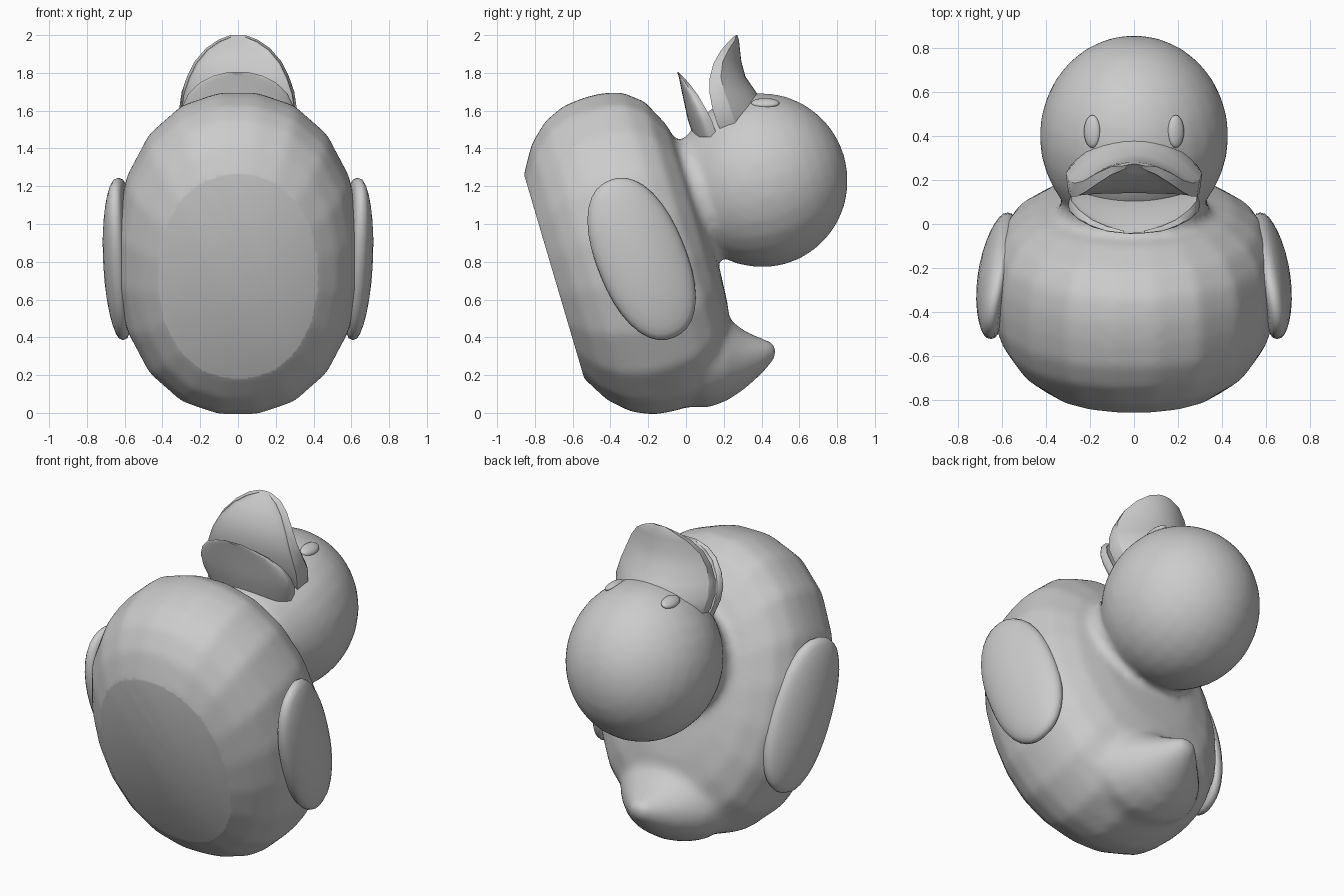
import bpy, bmesh, math
from mathutils import Matrix, Vector

cube = bpy.data.objects.get("Cube")
if cube:
    bpy.data.objects.remove(cube, do_unlink=True)

grey = bpy.data.materials.new("plain_grey")
grey.use_nodes = True
grey.diffuse_color = (0.6, 0.6, 0.6, 1)
grey.node_tree.nodes["Principled BSDF"].inputs["Base Color"].default_value = (0.6, 0.6, 0.6, 1)

# Tilted axes of the toy: side, forward (beak) and up (head)
SIDE, FWD, UP = Vector((-1, 0, 0)), Vector((0, -0.283, 0.959)), Vector((0, 0.959, 0.283))


def tilt(x, f, u):
    return SIDE * x + FWD * f + UP * u


def finish(name, bm, angle=40):
    bmesh.ops.recalc_face_normals(bm, faces=bm.faces)
    mesh = bpy.data.meshes.new(name)
    bm.to_mesh(mesh)
    bm.free()
    mesh.materials.append(grey)
    ob = bpy.data.objects.new(name, mesh)
    bpy.context.collection.objects.link(ob)
    bpy.ops.object.select_all(action='DESELECT')
    ob.select_set(True)
    bpy.context.view_layer.objects.active = ob
    bpy.ops.object.shade_smooth_by_angle(angle=math.radians(angle))
    return ob


def add_sphere(bm, seg, rings, place):
    """Unit sphere whose vertices are moved by the place function."""
    made = bmesh.ops.create_uvsphere(bm, u_segments=seg, v_segments=rings, radius=1)
    for v in made["verts"]:
        v.co = place(v.co.copy())


def add_loft(bm, rings):
    loops = [[bm.verts.new(p) for p in ring] for ring in rings]
    n = len(loops[0])
    for a, b in zip(loops, loops[1:]):
        for i in range(n):
            j = (i + 1) % n
            bm.faces.new((a[i], a[j], b[j], b[i]))
    bm.faces.new(loops[0][::-1])
    bm.faces.new(loops[-1])


def squarish(a, b, power):
    """Factor turning a circle into a slightly squared oval."""
    r = math.hypot(a, b)
    if r < 1e-5:
        return 1
    return (abs(a / r) ** power + abs(b / r) ** power) ** (-1 / power)


# Body, head, neck and tail, fused into one skin
def body_place(p):
    p = Matrix.Rotation(math.pi / 20, 3, 'Z') @ p
    flat, height = (3.0, 0.44) if p.z > 0 else (2.3, 0.51)
    up = squarish(math.hypot(p.x, p.y), p.z, flat)
    k = squarish(p.x, p.y, 2.2) * up
    return tilt(0.65 * k * p.x, 0.89 + 0.87 * k * p.y, height * up * p.z - 0.05)


bm = bmesh.new()
add_sphere(bm, 20, 14, body_place)
add_sphere(bm, 28, 16, lambda p: Vector((0, 0.40, 1.232)) + tilt(0.43 * p.x, 0.464 * p.y, 0.457 * p.z))


def circle(n):
    return [(math.cos(2 * math.pi * i / n), math.sin(2 * math.pi * i / n)) for i in range(n)]


neck = [(0.2, 0.36), (0.34, 0.345), (0.4, 0.335), (0.55, 0.3)]
add_loft(bm, [[tilt(r * c, 1.06 + r * s, u) for c, s in circle(24)] for u, r in neck])
# Tail stations: y, z, half width, half height
tail = [(-0.15, 0.42, 0.36, 0.26), (0.0, 0.36, 0.38, 0.33), (0.12, 0.31, 0.36, 0.285),
        (0.22, 0.285, 0.29, 0.22), (0.31, 0.28, 0.205, 0.155), (0.40, 0.30, 0.12, 0.095),
        (0.45, 0.32, 0.07, 0.06), (0.478, 0.33, 0.035, 0.03)]
add_loft(bm, [[(w * c, y, z + h * s) for c, s in circle(20)] for y, z, w, h in tail])
source = finish("body_and_head", bm)
mod = source.modifiers.new("fuse", 'REMESH')
mod.mode, mod.voxel_size = 'VOXEL', 0.022
mod = source.modifiers.new("soften", 'SMOOTH')
mod.factor, mod.iterations = 0.5, 12
fused = bpy.data.meshes.new_from_object(source.evaluated_get(bpy.context.evaluated_depsgraph_get()))
bpy.data.objects.remove(source, do_unlink=True)

# Flat base cut
bm = bmesh.new()
bm.from_mesh(fused)
cut = bmesh.ops.bisect_plane(bm, geom=bm.verts[:] + bm.edges[:] + bm.faces[:],
                             plane_co=UP * -0.465, plane_no=-UP, clear_outer=True)
rim = [e for e in cut["geom_cut"] if isinstance(e, bmesh.types.BMEdge)]
bmesh.ops.contextual_create(bm, geom=rim)
finish("body_and_head", bm, 35)


# Wings: padded ovals that follow the flank
def wing_place(sign):
    def place(p):
        k = squarish(p.x, p.y, 2.25)
        l, w = p.x * k, p.y * k
        x = 0.642 - 0.022 * l - 0.02 * l * l - 0.03 * w - 0.035 * w * w
        x += 0.068 * math.copysign(abs(p.z) ** 0.75, p.z)
        return Vector((sign * x, -0.235, 0.815)) + l * 0.45 * Vector((0, 0.38, -0.925)) \
            + w * 0.235 * Vector((0, 0.925, 0.38))
    return place


# Eyes: flattened ovals on the head
def eye_place(sign):
    turn = Matrix.Rotation(sign * 0.45, 3, 'Y')
    return lambda p: Vector((sign * 0.19, 0.42, 1.64)) + turn @ Vector((0.04 * p.x, 0.075 * p.y, 0.022 * p.z))


for sign, label in ((1, "left"), (-1, "right")):
    bm = bmesh.new()
    add_sphere(bm, 36, 16, wing_place(sign))
    finish(label + "_wing", bm, 60)
    bm = bmesh.new()
    add_sphere(bm, 20, 10, eye_place(sign))
    finish(label + "_eye", bm, 60)


# Beak halves: arched outside, shallow dish on the mouth side, blunt lip between
def beak(name, stations, dip, power):
    steps = 20
    rings = []
    for z, w, mid, edge, lip in stations:
        ring = []
        for i in range(steps + 1):
            a = math.pi * (i / steps - 0.5)
            ring.append((w * math.sin(a), edge + lip + (mid - edge - lip) * math.cos(a) ** power, z))
        for i in range(steps + 1):
            a = math.pi * (0.5 - i / steps)
            ring.append((w * 0.96 * math.sin(a), edge + dip * math.cos(a), z - 0.01))
        rings.append(ring)
    bm = bmesh.new()
    add_loft(bm, rings)
    finish(name, bm, 50)


# Stations: z, half width, middle y, edge y, lip depth
beak("upper_beak", [(1.48, 0.27, 0.46, 0.20, 0.06), (1.54, 0.295, 0.45, 0.165, 0.09),
                    (1.62, 0.31, 0.42, 0.14, 0.09), (1.70, 0.298, 0.37, 0.125, 0.075),
                    (1.78, 0.27, 0.315, 0.125, 0.06), (1.86, 0.23, 0.293, 0.145, 0.05),
                    (1.93, 0.17, 0.285, 0.185, 0.045), (1.975, 0.105, 0.28, 0.225, 0.035),
                    (2.0, 0.04, 0.272, 0.25, 0.015)],
     0.015, 2.0)
beak("lower_beak", [(1.46, 0.27, 0.04, 0.17, -0.04), (1.55, 0.298, 0.01, 0.14, -0.04),
                    (1.62, 0.296, -0.005, 0.105, -0.035), (1.69, 0.262, -0.02, 0.065, -0.03),
                    (1.75, 0.20, -0.032, 0.02, -0.025), (1.785, 0.13, -0.04, -0.01, -0.02),
                    (1.805, 0.05, -0.045, -0.03, -0.01)],
     -0.015, 1.0)
